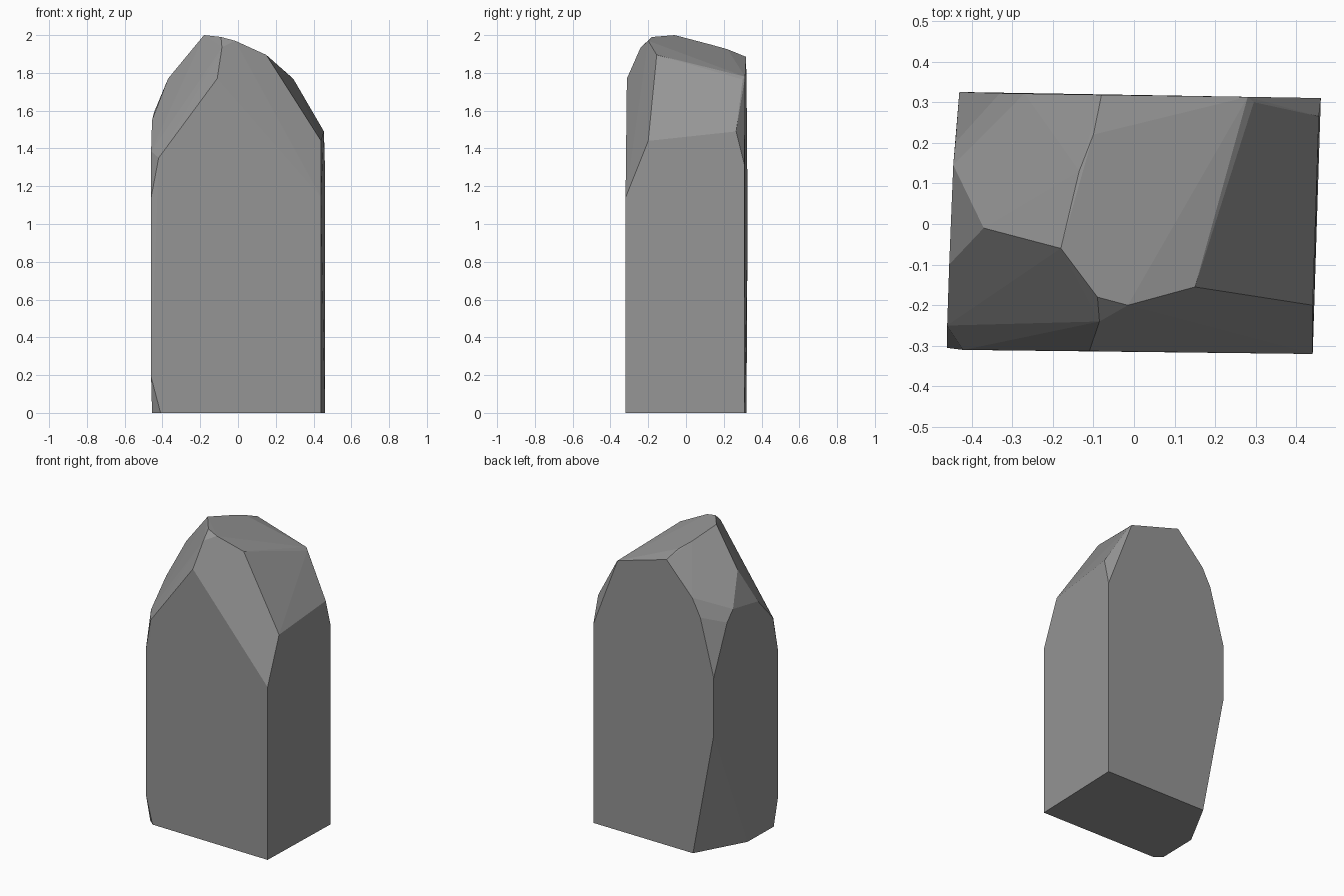
import bpy
import bmesh
import math
from mathutils import Vector

# Remove the default object only
default_cube = bpy.data.objects.get("Cube")
if default_cube:
    bpy.data.objects.remove(default_cube, do_unlink=True)


def make_material(name, color):
    """One flat colour, visible in the viewport and in a render."""
    material = bpy.data.materials.new(name)
    material.use_nodes = True
    material.diffuse_color = color
    shader = material.node_tree.nodes["Principled BSDF"]
    shader.inputs["Base Color"].default_value = color
    shader.inputs["Roughness"].default_value = 1
    return material


def hewn_stone(name, corner_groups, material, flat_angle):
    """Convex flat-faced stone stretched over its corner points."""
    mesh_builder = bmesh.new()
    for group in corner_groups:
        for corner in group:
            mesh_builder.verts.new(Vector(corner))
    hull = bmesh.ops.convex_hull(mesh_builder, input=mesh_builder.verts[:])
    # Drop points swallowed by the hull, then merge nearly flat triangles
    loose = [v for v in mesh_builder.verts if not v.link_faces]
    bmesh.ops.delete(mesh_builder, geom=loose, context='VERTS')
    bmesh.ops.dissolve_limit(
        mesh_builder,
        angle_limit=math.radians(flat_angle),
        verts=mesh_builder.verts[:],
        edges=mesh_builder.edges[:],
    )
    bmesh.ops.recalc_face_normals(mesh_builder, faces=mesh_builder.faces[:])
    mesh = bpy.data.meshes.new(name)
    mesh_builder.to_mesh(mesh)
    mesh_builder.free()
    mesh.materials.append(material)
    for polygon in mesh.polygons:
        polygon.use_smooth = False
    stone = bpy.data.objects.new(name, mesh)
    bpy.context.collection.objects.link(stone)
    return stone


def upright_edge(x, y, low, high):
    """Both ends of a vertical corner of the block."""
    return [(x, y, low), (x, y, high)]


# Vertical corners of the block, front then back
walls = (
    upright_edge(.44, -.32, 0, 1.14)
    + upright_edge(-.46, -.305, .19, 1.14)
    + upright_edge(.46, .31, 0, 1.31)
    + upright_edge(-.43, .325, .82, 1.2)
)

# Chipped foot on the left-hand end
foot = [
    (-.41, -.305, 0), (-.455, -.265, 0),
    (-.45, 0, 0), (-.275, .32, 0),
]

# Shoulder where the walls break into the sloping facets
shoulder = [
    (.44, -.2, 1.44), (.455, .265, 1.49),
    (-.42, -.31, 1.35), (-.46, -.25, 1.385),
    (-.455, -.1, 1.55), (-.445, .145, 1.59), (-.44, .2, 1.52),
    (-.33, .322, 1.57), (-.27, .321, 1.685),
    (-.11, -.313, 1.77), (-.37, -.01, 1.77),
]

# Crown: front rim, ridge and back rim
crown = [
    (.15, -.155, 1.895), (-.015, -.2, 1.97),
    (-.09, -.18, 1.99), (-.085, -.24, 1.935),
    (-.18, -.06, 2), (-.135, .13, 1.95), (-.1, .22, 1.925),
    (-.08, .318, 1.885), (.28, .313, 1.78), (.295, .3, 1.765),
]

stone_grey = make_material("stone grey", (.3, .3, .3, 1))
hewn_stone("standing_stone", [walls, foot, shoulder, crown], stone_grey, 2)
